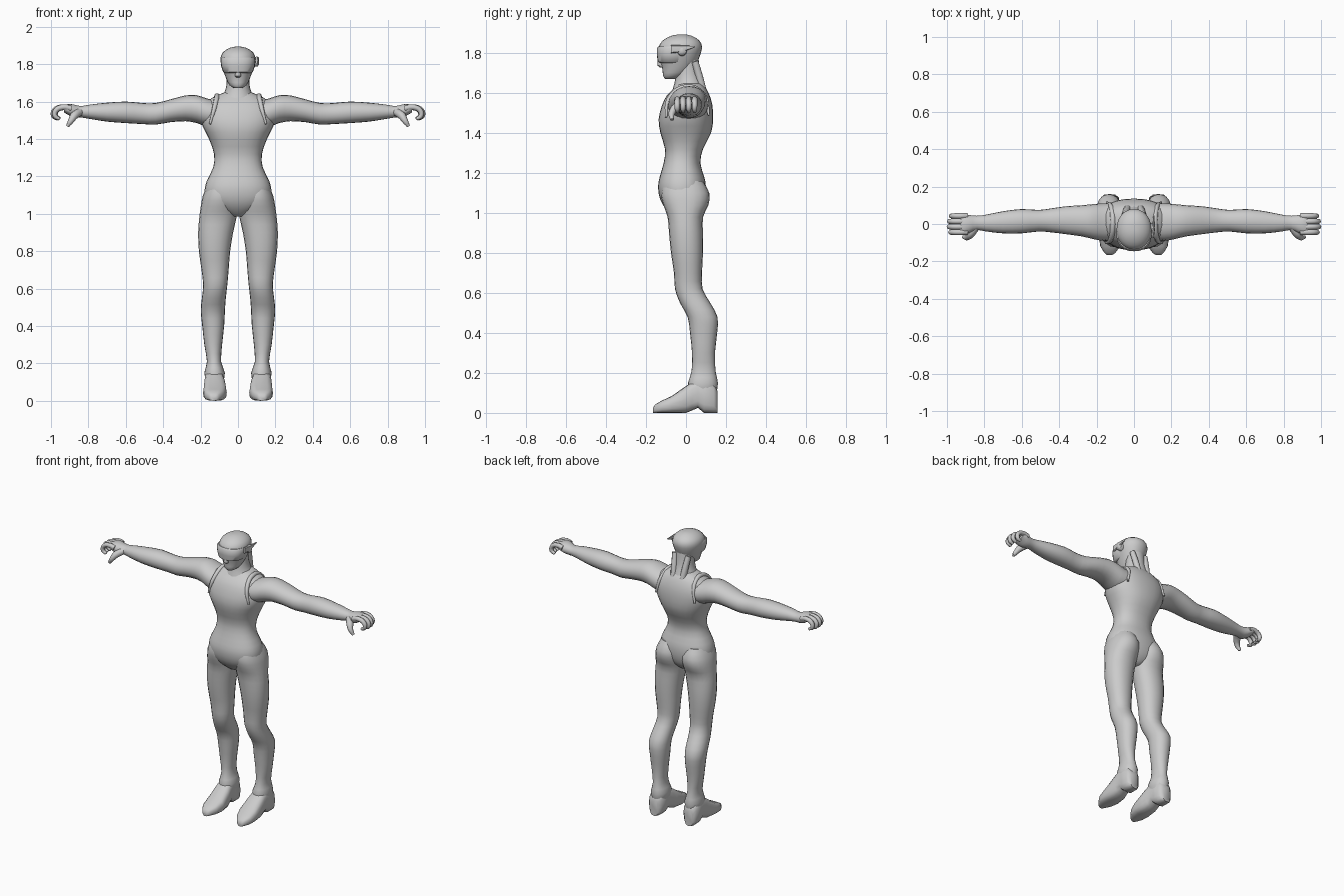
import bpy, bmesh, math
from mathutils import Vector


def finish(ob, mirror=False, angle=50):
    if mirror:
        ob.modifiers.new("mirror", 'MIRROR').use_clip = False
    bpy.ops.object.select_all(action='DESELECT')
    ob.select_set(True)
    bpy.context.view_layer.objects.active = ob
    bpy.ops.object.shade_smooth_by_angle(angle=math.radians(angle))
    return ob


def refine(rows, steps):
    # Catmull-Rom interpolation of whole section rows
    out = []
    for i in range(len(rows) - 1):
        a, b, c, d = (rows[max(i - 1, 0)], rows[i], rows[i + 1],
                      rows[min(i + 2, len(rows) - 1)])
        for s in range(steps):
            t = s / steps
            out.append([0.5 * (2 * q + (r - p) * t + (2 * p - 5 * q + 4 * r - w) * t * t
                               + (3 * q - p - 3 * r + w) * t ** 3)
                        for p, q, r, w in zip(a, b, c, d)])
    return out + [rows[-1]]


def loft(name, rows, axis='z', sides=20, power=2.0, steps=2, mirror=False):
    # each row: position on axis, then min/max of the two other axes
    place = {'z': lambda t, u, v: (u, v, t),
             'x': lambda t, u, v: (t, u, v),
             'y': lambda t, u, v: (u, t, v)}[axis]
    bm = bmesh.new()
    rings = []
    for t, u0, u1, v0, v1 in refine(rows, steps):
        ring = []
        for k in range(sides):
            a = 2 * math.pi * k / sides
            c, s = math.cos(a), math.sin(a)
            u = (u0 + u1) / 2 + (u1 - u0) / 2 * math.copysign(abs(c) ** (2 / power), c)
            v = (v0 + v1) / 2 + (v1 - v0) / 2 * math.copysign(abs(s) ** (2 / power), s)
            ring.append(bm.verts.new(place(t, u, v)))
        rings.append(ring)
    for r, q in zip(rings, rings[1:]):
        for k in range(sides):
            n = (k + 1) % sides
            bm.faces.new((r[k], r[n], q[n], q[k]))
    bm.faces.new(rings[0])
    bm.faces.new(rings[-1])
    bmesh.ops.recalc_face_normals(bm, faces=bm.faces)
    me = bpy.data.meshes.new(name)
    bm.to_mesh(me)
    bm.free()
    ob = bpy.data.objects.new(name, me)
    bpy.context.collection.objects.link(ob)
    return finish(ob, mirror)


def tube(name, pts, radii, mirror=True):
    cu = bpy.data.curves.new(name, 'CURVE')
    cu.dimensions = '3D'
    cu.bevel_depth, cu.bevel_resolution, cu.resolution_u = 1.0, 2, 4
    cu.use_fill_caps = True
    sp = cu.splines.new('BEZIER')
    sp.bezier_points.add(len(pts) - 1)
    for bp, p, r in zip(sp.bezier_points, pts, radii):
        bp.co, bp.radius = Vector(p), r
        bp.handle_left_type = bp.handle_right_type = 'AUTO'
    ob = bpy.data.objects.new(name, cu)
    bpy.context.collection.objects.link(ob)
    bpy.ops.object.select_all(action='DESELECT')
    ob.select_set(True)
    bpy.context.view_layer.objects.active = ob
    bpy.ops.object.convert(target='MESH')
    return finish(bpy.context.view_layer.objects.active, mirror)


def sym(z, w, y0, y1):
    return (z, -w, w, y0, y1)


# torso and pelvis
loft("torso", [sym(*r) for r in (
    (.985, .03, -.06, .04), (1.02, .11, -.10, .075), (1.07, .17, -.13, .095),
    (1.13, .178, -.14, .10), (1.18, .165, -.132, .092), (1.25, .132, -.112, .072),
    (1.32, .128, -.105, .085), (1.40, .155, -.128, .125), (1.47, .19, -.137, .136),
    (1.54, .20, -.12, .132), (1.59, .175, -.095, .118), (1.625, .13, -.06, .10),
    (1.65, .07, -.04, .08))], sides=28, power=2.3)

# legs
loft("leg", [
    (1.16, .03, .16, -.11, .085), (1.10, .005, .187, -.125, .117),
    (1.04, .004, .199, -.113, .112), (.98, .008, .207, -.092, .085),
    (.90, .026, .213, -.085, .085), (.80, .042, .209, -.075, .085),
    (.70, .05, .195, -.06, .08), (.62, .057, .186, -.055, .083),
    (.55, .065, .193, -.03, .122), (.48, .07, .199, .008, .158),
    (.40, .074, .191, .02, .156), (.30, .085, .18, .03, .145),
    (.21, .09, .166, .028, .148), (.15, .07, .18, .01, .16),
    (.10, .08, .17, .015, .152)], power=2.15, mirror=True)

# boots with raised instep and separate heel
loft("boot", [
    (.158, .10, .16, 0, .11), (.14, .08, .178, 0, .145), (.09, .078, .178, 0, .17),
    (.06, .076, .178, .025, .17), (.03, .072, .18, .012, .155), (0, .066, .183, 0, .135),
    (-.07, .06, .187, 0, .085), (-.12, .075, .18, 0, .062), (-.155, .10, .158, 0, .042),
    (-.165, .115, .145, 0, .025)], axis='y', sides=16, power=2.9, steps=1, mirror=True)

# arms running into the palms
loft("arm", [
    (.08, -.08, .11, 1.47, 1.60), (.16, -.09, .11, 1.465, 1.615),
    (.22, -.08, .106, 1.485, 1.634), (.28, -.066, .10, 1.495, 1.633),
    (.36, -.055, .095, 1.49, 1.612), (.44, -.045, .084, 1.477, 1.592),
    (.51, -.04, .075, 1.48, 1.592), (.60, -.05, .08, 1.485, 1.60),
    (.70, -.05, .068, 1.493, 1.594), (.79, -.04, .05, 1.507, 1.584),
    (.84, -.032, .044, 1.515, 1.576), (.88, -.048, .048, 1.515, 1.585),
    (.91, -.056, .054, 1.53, 1.586), (.93, -.052, .05, 1.542, 1.58)],
    axis='x', power=2.1, mirror=True)

# curled fingers and thumb
for i in range(4):
    y = .043 - .029 * i
    d = (.012, .002, 0, .008)[i]
    tube("finger", [(.89, y, 1.562), (.94 - d, y, 1.57), (.982 - d, y, 1.552),
                    (.986 - d, y, 1.523), (.963 - d, y, 1.507)],
         [.015, .0155, .014, .013, .009])
tube("thumb", [(.845, -.015, 1.545), (.875, -.055, 1.525), (.893, -.072, 1.497),
               (.912, -.07, 1.468)], [.022, .022, .016, .009])

# neck and its ridges
loft("neck", [sym(*r) for r in (
    (1.56, .12, -.08, .12), (1.61, .095, -.07, .102), (1.65, .072, -.058, .088),
    (1.70, .06, -.05, .072), (1.78, .06, -.04, .062))])
tube("neck_ridge", [(.05, .045, 1.76), (.04, .07, 1.67), (.036, .088, 1.60),
                    (.055, .11, 1.54)], [.018, .02, .02, .008])

# vest straps around the shoulders
tube("shoulder_strap", [(.15, -.10, 1.48), (.125, -.085, 1.57), (.112, .0, 1.63),
                        (.12, .085, 1.595), (.145, .115, 1.49)],
     [.006, .013, .015, .013, .006])

# head
loft("head", [sym(*r) for r in (
    (1.672, .022, -.105, -.05), (1.688, .045, -.115, -.01), (1.72, .062, -.118, .03),
    (1.76, .077, -.128, .058), (1.80, .09, -.138, .074), (1.835, .093, -.136, .08),
    (1.865, .079, -.115, .066), (1.887, .045, -.075, .03), (1.894, .012, -.04, 0))],
    sides=24, power=2.1)

# visor, nose and cap rim
loft("visor", [sym(*r) for r in (
    (1.752, .07, -.13, .0), (1.757, .079, -.141, .01), (1.79, .09, -.146, .02),
    (1.825, .094, -.146, .03), (1.835, .088, -.138, .03))], sides=24, power=2.3, steps=1)
loft("nose", [sym(1.76, .012, -.142, -.11), sym(1.738, .017, -.142, -.11),
              sym(1.728, .01, -.13, -.11)], sides=8, steps=1)

# earpiece with pointed antenna on one side
loft("earpiece", [(.08, -.045, .005, 1.785, 1.84), (.105, -.043, .003, 1.788, 1.838),
                  (.113, -.03, -.01, 1.80, 1.826)], axis='x', sides=12, steps=1)
loft("antenna", [(-.075, .092, .106, 1.80, 1.842), (-.02, .095, .113, 1.806, 1.84),
                 (.045, .105, .109, 1.83, 1.836)], axis='y', sides=8, power=3, steps=1)
